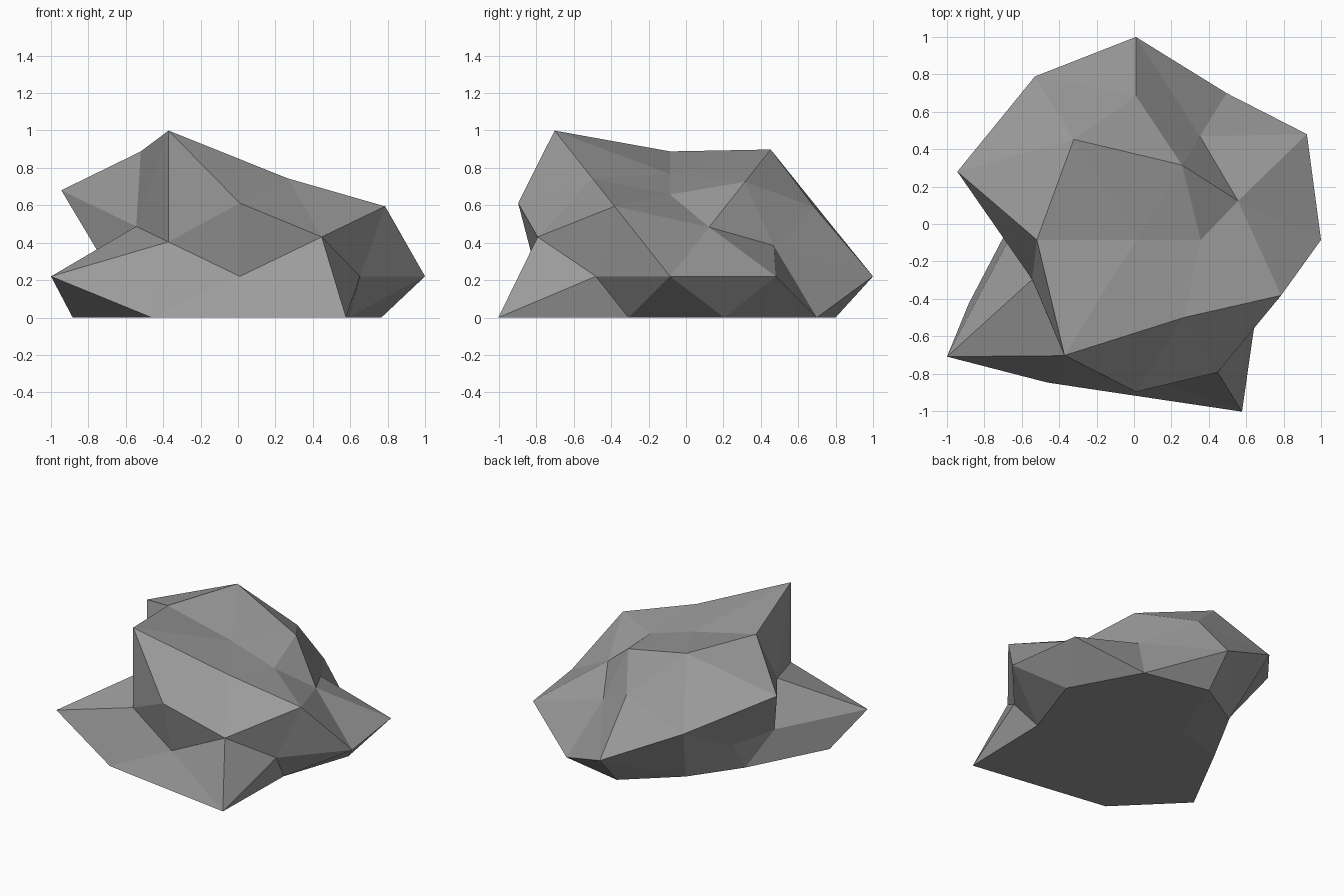
import bpy
import bmesh
from mathutils import Vector

if "Cube" in bpy.data.objects:
    bpy.data.objects.remove(bpy.data.objects["Cube"], do_unlink=True)

PHI = (1 + 5 ** 0.5) / 2
SQ = PHI * PHI
CENTRE = Vector((0.01, -0.085, 0.22))
SQUASH = 0.78
QUADRANTS = ((1, 1), (-1, 1), (-1, -1), (1, -1))

# Directions of a once-divided icosahedron, with a bump radius for each quadrant
QUAD_FAMILIES = [
    ((PHI, 1, 0), (1.075, 0.70, 1.187, 0.755)),        # waist corners
    ((1, PHI, SQ), (0.80, 1.075, 1.235, 0.83)),        # crown
    ((SQ, 1, PHI), (0.675, 1.18, 0.685, 0.96)),        # shoulders, sides
    ((PHI, SQ, 1), (0.685, 1.08, 0.765, 0.875)),       # shoulders, ends
    ((1, PHI, -SQ), (0.7, 0.7, 0.7, 0.7)),             # underside
    ((SQ, 1, -PHI), (0.935, 0.738, 1.105, 0.72)),      # foot, sides
    ((PHI, SQ, -1), (0.97, 0.78, 0.943, 1.135)),       # foot, ends
]
# Directions lying in a symmetry plane: radius on the plus and minus side
PAIR_FAMILIES = [
    ((1, 0, PHI), (0.66, 1.007)),
    ((0, PHI, 1), (0.905, 0.955)),
    ((1, 0, 0), (0.99, 0.68)),
    ((0, 1, 0), (1.085, 0.71)),
    ((1, 0, -PHI), (0.7, 0.7)),
    ((0, PHI, -1), (1.04, 0.98)),
]

bumps = [(Vector((0, 0, 1)), 0.70), (Vector((0, 0, -1)), 0.7)]
for (x, y, z), radii in QUAD_FAMILIES:
    for (sx, sy), r in zip(QUADRANTS, radii):
        bumps.append((Vector((x * sx, y * sy, z)).normalized(), r))
for (x, y, z), radii in PAIR_FAMILIES:
    for s, r in zip((1, -1), radii):
        bumps.append((Vector((x * s, y * s, z)).normalized(), r))

# Triangulated ball, then push each corner out and flatten the foot
bm = bmesh.new()
corners = [(bm.verts.new(d), d, r) for d, r in bumps]
bmesh.ops.convex_hull(bm, input=bm.verts[:])
for v, d, r in corners:
    v.co = CENTRE + Vector((d.x, d.y, d.z * SQUASH)) * r
    v.co.z = max(v.co.z, 0.0)
bmesh.ops.recalc_face_normals(bm, faces=bm.faces[:])

mesh = bpy.data.meshes.new("rock")
bm.to_mesh(mesh)
bm.free()

# Stone colour
stone = bpy.data.materials.new("stone_grey")
stone.use_nodes = True
colour = (0.33, 0.33, 0.33, 1)
stone.diffuse_color = colour
stone.node_tree.nodes["Principled BSDF"].inputs["Base Color"].default_value = colour
mesh.materials.append(stone)

rock = bpy.data.objects.new("rock", mesh)
bpy.context.scene.collection.objects.link(rock)
